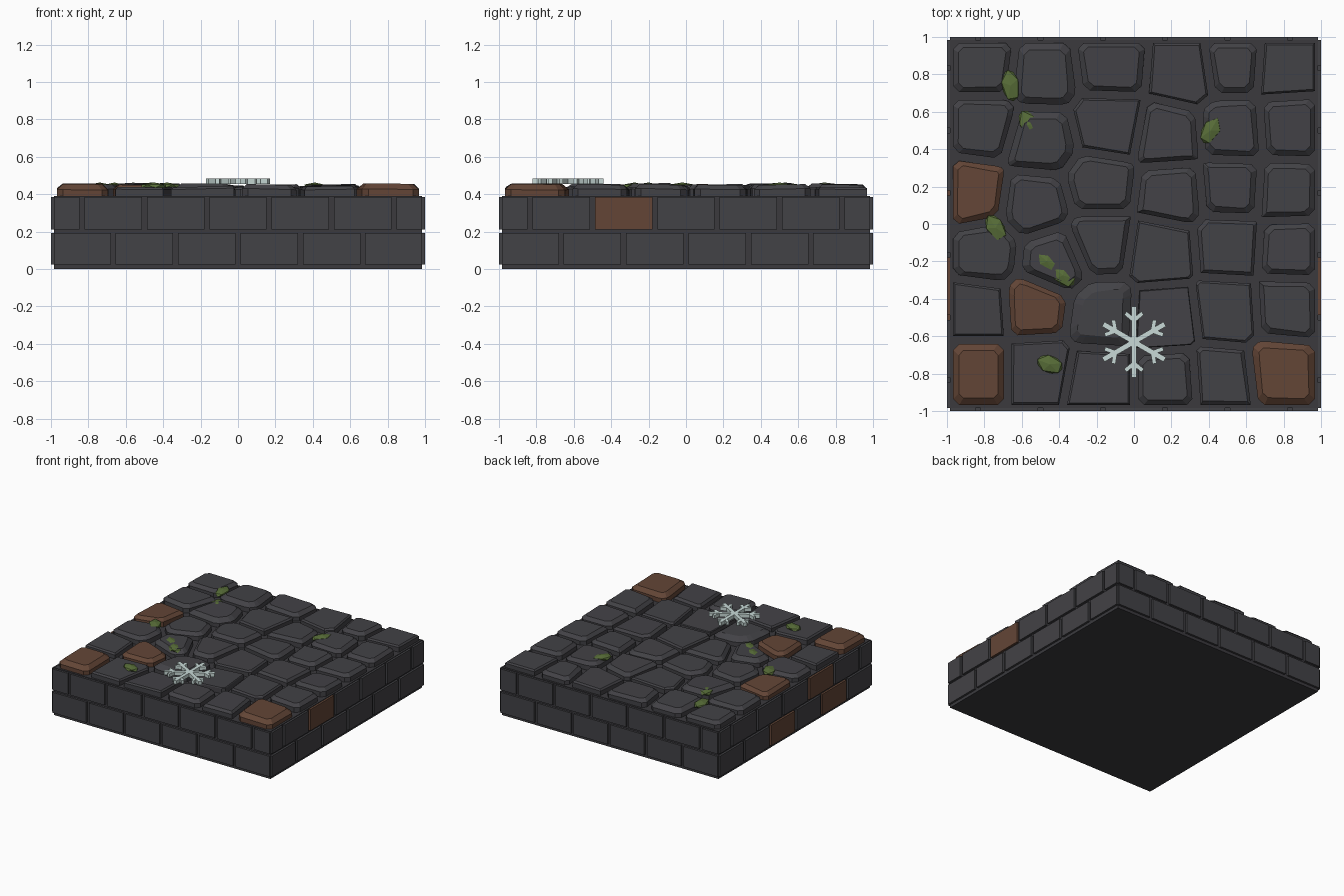
import bpy, bmesh, math, random
from mathutils import Vector, Matrix

if "Cube" in bpy.data.objects:
    bpy.data.objects.remove(bpy.data.objects["Cube"])

random.seed(4)


def material(name, rgb):
    m = bpy.data.materials.new(name)
    m.diffuse_color = (*rgb, 1)
    m.use_nodes = True
    m.node_tree.nodes["Principled BSDF"].inputs["Base Color"].default_value = m.diffuse_color
    return m


STONE = material("dark stone", (0.055, 0.054, 0.061))
MORTAR = material("mortar", (0.043, 0.042, 0.048))
BROWN = material("brown stone", (0.125, 0.060, 0.037))
MOSS = material("moss green", (0.098, 0.155, 0.040))
FROST = material("pale frost", (0.58, 0.70, 0.68))


def finish(bm, name, mat):
    bmesh.ops.recalc_face_normals(bm, faces=bm.faces)
    me = bpy.data.meshes.new(name)
    bm.to_mesh(me)
    bm.free()
    me.materials.append(mat)
    ob = bpy.data.objects.new(name, me)
    bpy.context.collection.objects.link(ob)
    return ob


def add_box(bm, lo, hi, mat=Matrix.Identity(4)):
    lo, hi = Vector(lo), Vector(hi)
    m = mat @ Matrix.Translation((lo + hi) / 2) @ Matrix.Diagonal((*(hi - lo), 1))
    bmesh.ops.create_cube(bm, size=1, matrix=m)


def add_loft(bm, rings):
    rows = [[bm.verts.new(p) for p in r] for r in rings]
    n = len(rows[0])
    for a, b in zip(rows, rows[1:]):
        for i in range(n):
            bm.faces.new((a[i], a[(i + 1) % n], b[(i + 1) % n], b[i]))
    bm.faces.new(rows[0][::-1])
    bm.faces.new(rows[-1])


# Core slab
bm = bmesh.new()
add_box(bm, (-0.983, -0.983, 0), (0.983, 0.983, 0.39))
finish(bm, "core_slab", MORTAR)

# Side bricks: two staggered courses on each of four sides
# brown bricks: (side, course, index); sides: 0 front, 1 right, 2 back, 3 left
brown_bricks = {(1, 1, 2), (3, 1, 4), (3, 0, 2), (3, 0, 4)}
grey, brown = bmesh.new(), bmesh.new()
for side in range(4):
    turn = Matrix.Rotation(side * math.pi / 2, 4, 'Z')
    for course, (z0, z1) in enumerate(((0.025, 0.193), (0.212, 0.385))):
        for i in range(7):
            a = -1 + (i - 0.5 * course) / 3
            x0, x1 = max(a + 0.013, -0.985), min(a + 1 / 3 - 0.013, 0.985)
            if x1 - x0 > 0.03:
                bm = brown if (side, course, i) in brown_bricks else grey
                add_box(bm, (x0, -1, z0), (x1, -0.95, z1), turn)
finish(grey, "side_bricks", STONE)
finish(brown, "brown_side_bricks", BROWN)

# Paving stones: cells around these centres, row by row from the back
centres = [(-.81, .84), (-.49, .80), (-.12, .85), (.26, .82), (.53, .86), (.81, .84),
           (-.81, .53), (-.50, .44), (-.13, .53), (.18, .47), (.53, .50), (.83, .52),
           (-.86, .16), (-.53, .11), (-.18, .21), (.20, .16), (.52, .19), (.82, .17),
           (-.80, -.16), (-.43, -.20), (-.18, -.09), (.14, -.14), (.51, -.11), (.83, -.13),
           (-.84, -.46), (-.53, -.44), (-.17, -.49), (.17, -.51), (.49, -.47), (.82, -.45),
           (-.84, -.78), (-.51, -.78), (-.19, -.84), (.19, -.84), (.46, -.82), (.79, -.78)]
bevels = "343131" "341333" "333333" "343123" "135013" "411324"
brown_stones = {12, 25, 30, 35}
GAP = 0.021


def clip(poly, n, d):
    """Keep the part of poly where p.n <= d."""
    out = []
    for p, q in zip(poly, poly[1:] + poly[:1]):
        a, b = p.dot(n) - d, q.dot(n) - d
        if a <= 0:
            out.append(p)
        if a * b < 0:
            out.append(p + (q - p) * (a / (a - b)))
    return out


def chop(poly, f):
    """Cut every corner of poly slightly."""
    out = []
    for o, p, q in zip(poly[-1:] + poly[:-1], poly, poly[1:] + poly[:1]):
        out += [p.lerp(o, min(f, f * 0.2 / max((o - p).length, 1e-4))),
                p.lerp(q, min(f, f * 0.2 / max((q - p).length, 1e-4)))]
    return out


pts = [Vector(c) for c in centres]
grey, brown = bmesh.new(), bmesh.new()
for k, c in enumerate(pts):
    s = 0.967
    cell = [Vector(v) for v in ((-s, -s), (s, -s), (s, s), (-s, s))]
    for o in pts:
        if o is not c:
            n = (o - c).normalized()
            cell = clip(cell, n, ((o + c) / 2).dot(n) - GAP)
    b = int(bevels[k])
    if b >= 3:
        cell = chop(cell, 0.16)
    mid = sum(cell, Vector((0, 0))) / len(cell)
    bev = 0.006 + 0.009 * b
    top = 0.432 + 0.006 * min(b, 4)
    wall = top - 0.006 - 0.006 * min(b, 4)
    tilt = Vector((random.uniform(-.03, .03), random.uniform(-.03, .03)))
    inner = [p + (mid - p).normalized() * min(bev, (mid - p).length * 0.4) for p in cell]
    rings = [[(*p, 0.38) for p in cell],
             [(*p, wall + tilt.dot(p - mid)) for p in cell],
             [(*p, top + tilt.dot(p - mid)) for p in inner]]
    add_loft(brown if k in brown_stones else grey, rings)
finish(grey, "paving_stones", STONE)
finish(brown, "brown_paving_stones", BROWN)

# Moss clumps: x, y, angle in degrees, half length
bm = bmesh.new()
for x, y, ang, r in ((-.66, .74, 100, .095), (-.56, .53, 118, .095), (.41, .50, 60, .085),
                     (-.74, -.02, 122, .085), (-.465, -.20, 140, .09),
                     (-.38, -.275, 140, .085), (-.45, -.75, 160, .08)):
    m = (Matrix.Translation((x, y, 0.443)) @ Matrix.Rotation(math.radians(ang), 4, 'Z')
         @ Matrix.Diagonal((r, 0.052, 0.02, 1)))
    bmesh.ops.create_icosphere(bm, subdivisions=1, radius=1, matrix=m)
finish(bm, "moss_clumps", MOSS)

# Snowflake: six arms, each with a forked pair of twigs
bm = bmesh.new()
for k in range(6):
    arm = (Matrix.Translation((0, -0.63, 0.455))
           @ Matrix.Rotation(math.radians(90 + 60 * k), 4, 'Z'))
    add_box(bm, (0, -0.014, 0), (0.19, 0.014, 0.03), arm)
    for sgn in (-1, 1):
        twig = (arm @ Matrix.Translation((0.115, 0, 0))
                @ Matrix.Rotation(sgn * math.radians(50), 4, 'Z'))
        add_box(bm, (0, -0.011, 0.001), (0.06, 0.011, 0.029), twig)
finish(bm, "snowflake", FROST)
